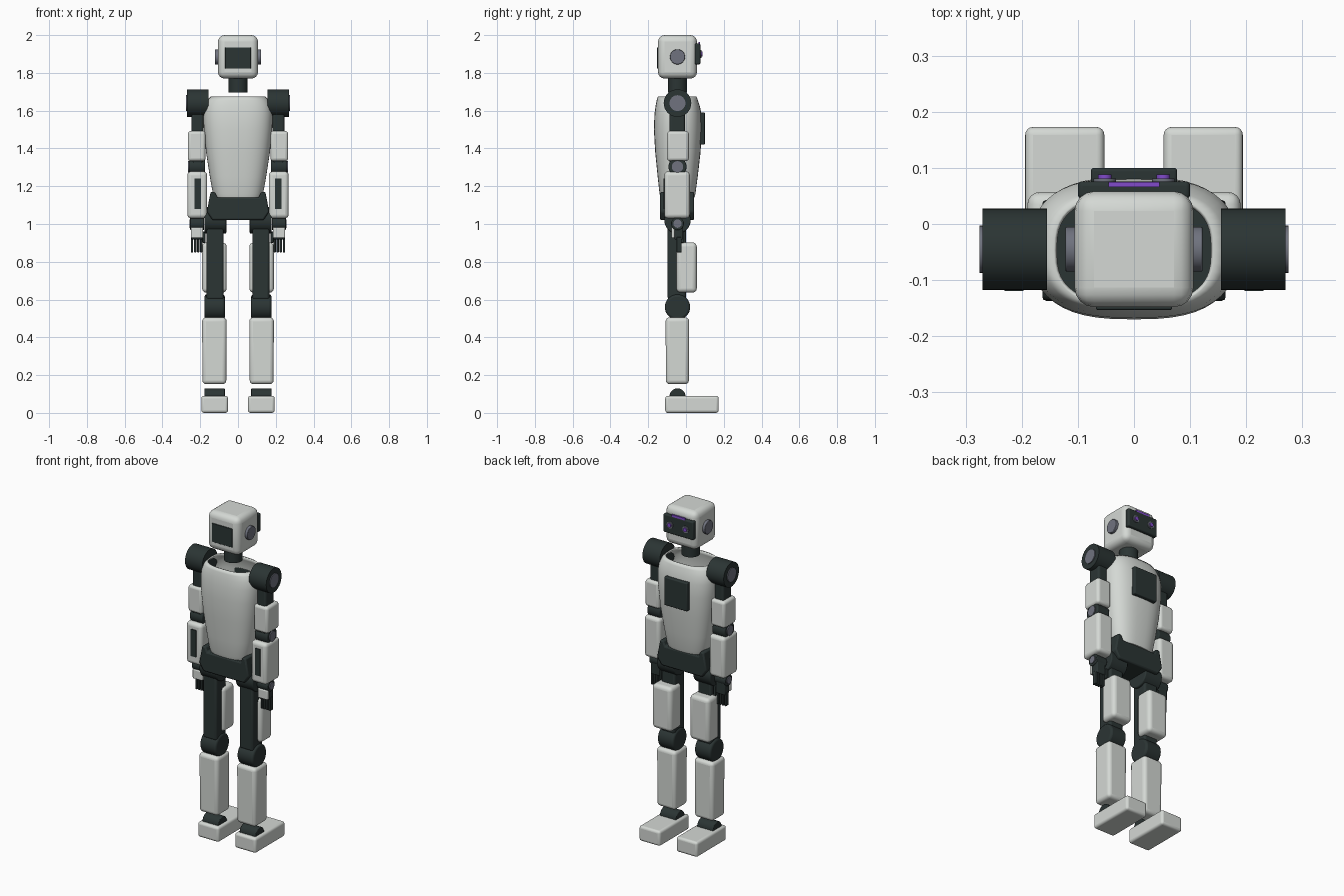
import bpy, bmesh, math
from mathutils import Matrix

cube = bpy.data.objects.get("Cube")
if cube:
    bpy.data.objects.remove(cube)


def material(name, rgb):
    m = bpy.data.materials.new(name)
    m.use_nodes = True
    m.diffuse_color = (*rgb, 1)
    bsdf = m.node_tree.nodes["Principled BSDF"]
    bsdf.inputs["Base Color"].default_value = (*rgb, 1)
    bsdf.inputs["Roughness"].default_value = 0.5
    return m


WHITE = material("shell white", (0.66, 0.69, 0.66))
DARK = material("joint dark", (0.024, 0.035, 0.034))
STEEL = material("cap steel", (0.16, 0.17, 0.21))
PURPLE = material("light purple", (0.22, 0.07, 0.6))
AXIS_Y = -0.045  # depth of the limb joints


def finish(bm, name, mat, bevel=0, segments=4, angle=35):
    bmesh.ops.recalc_face_normals(bm, faces=bm.faces)
    mesh = bpy.data.meshes.new(name)
    bm.to_mesh(mesh)
    bm.free()
    mesh.materials.append(mat)
    ob = bpy.data.objects.new(name, mesh)
    bpy.context.collection.objects.link(ob)
    if bevel:
        mod = ob.modifiers.new("round_edges", "BEVEL")
        mod.width, mod.segments = bevel, segments
        mod.limit_method, mod.angle_limit = "ANGLE", math.radians(40)
    bpy.ops.object.select_all(action="DESELECT")
    ob.select_set(True)
    bpy.context.view_layer.objects.active = ob
    bpy.ops.object.shade_smooth_by_angle(angle=math.radians(angle))
    return ob


def box(name, mat, x, y, z, bevel=0.0, taper=1.0):
    """Rounded box from ranges; taper scales the bottom end."""
    bm = bmesh.new()
    bmesh.ops.create_cube(bm, size=1)
    for v in bm.verts:
        k = taper if v.co.z < 0 else 1
        v.co.x = sum(x) / 2 + v.co.x * k * (x[1] - x[0])
        v.co.y = sum(y) / 2 + v.co.y * k * (y[1] - y[0])
        v.co.z = sum(z) / 2 + v.co.z * (z[1] - z[0])
    return finish(bm, name, mat, bevel)


def rod(name, mat, axis, centre, radius, span, bevel=0.0):
    """Cylinder along an axis; span replaces the centre's value there."""
    bm = bmesh.new()
    bmesh.ops.create_cone(bm, cap_ends=True, segments=32, radius1=radius,
                          radius2=radius, depth=abs(span[1] - span[0]))
    turn = {"X": Matrix.Rotation(math.pi / 2, 4, "Y"),
            "Y": Matrix.Rotation(math.pi / 2, 4, "X"), "Z": Matrix()}[axis]
    pos = list(centre)
    pos["XYZ".index(axis)] = sum(span) / 2
    bmesh.ops.transform(bm, matrix=Matrix.Translation(pos) @ turn, verts=bm.verts)
    return finish(bm, name, mat, bevel, 3)


def ring(bm, z, half_x, y0, y1, power=2.7, count=48):
    verts = []
    for i in range(count):
        a = math.tau * i / count
        c, s = math.cos(a), math.sin(a)
        verts.append(bm.verts.new((
            half_x * math.copysign(abs(c) ** (2 / power), c),
            (y0 + y1) / 2 + (y1 - y0) / 2 * math.copysign(abs(s) ** (2 / power), s), z)))
    return verts


# Torso shell, open at the collar
bm = bmesh.new()
rings = [ring(bm, *r) for r in [
    (1.14, 0.125, -0.135, 0.045), (1.16, 0.133, -0.14, 0.05),
    (1.25, 0.149, -0.15, 0.062), (1.38, 0.169, -0.163, 0.077),
    (1.5, 0.181, -0.17, 0.084), (1.58, 0.184, -0.167, 0.082),
    (1.625, 0.178, -0.161, 0.073), (1.655, 0.163, -0.155, 0.063),
    (1.675, 0.143, -0.149, 0.055)]]
for low, high in zip(rings, rings[1:]):
    for i in range(len(low)):
        j = (i + 1) % len(low)
        bm.faces.new((low[i], low[j], high[j], high[i]))
bm.faces.new(rings[0][::-1])
torso = finish(bm, "torso_shell", WHITE, angle=50)
shell = torso.modifiers.new("wall", "SOLIDIFY")
shell.thickness = 0.008

# Dark core seen through the collar
bm = bmesh.new()
low, high = ring(bm, 1.3, 0.13, -0.13, 0.045), ring(bm, 1.5, 0.165, -0.155, 0.07)
for i in range(len(low)):
    j = (i + 1) % len(low)
    bm.faces.new((low[i], low[j], high[j], high[i]))
bm.faces.new(low[::-1])
bm.faces.new(high)
finish(bm, "torso_core", DARK)
box("chest_panel", DARK, (-0.077, 0.077), (0.07, 0.1), (1.42, 1.59), 0.006)

# Pelvis with raised wings
half = [(0.135, 1.02), (0.165, 1.065), (0.145, 1.17), (0.122, 1.17), (0.11, 1.14)]
outline = half + [(-x, z) for x, z in reversed(half)]
bm = bmesh.new()
face = bm.faces.new([bm.verts.new((x, -0.137, z)) for x, z in outline])
moved = bmesh.ops.extrude_face_region(bm, geom=[face])["geom"]
bmesh.ops.translate(bm, vec=(0, 0.18, 0),
                    verts=[g for g in moved if isinstance(g, bmesh.types.BMVert)])
finish(bm, "pelvis", DARK, 0.008, 2)

# Neck and head
rod("neck", DARK, "Z", (0, AXIS_Y, 0), 0.051, (1.695, 1.79))
box("head", WHITE, (-0.106, 0.106), (-0.148, 0.058), (1.77, 2.0), 0.035)
box("rear_head_panel", DARK, (-0.068, 0.068), (-0.153, -0.13), (1.823, 1.935), 0.003)
box("visor", DARK, (-0.1, 0.1), (0.045, 0.076), (1.845, 1.955), 0.008)
box("brow_light", PURPLE, (-0.045, 0.045), (0.066, 0.075), (1.95, 1.963))

for side, s in (("left", 1), ("right", -1)):
    def span(a, b):
        return (a, b) if s > 0 else (-b, -a)

    def part(name, mat, x, y, z, bevel=0.0, taper=1.0):
        return box(f"{side}_{name}", mat, span(*x), y, z, bevel, taper)

    def joint(name, mat, z, radius, x, bevel=0.0):
        return rod(f"{side}_{name}", mat, "X", (0, AXIS_Y, z), radius, span(*x), bevel)

    # Eyes and ears
    rod(f"{side}_eye_ring", STEEL, "Y", (s * 0.052, 0, 1.9), 0.02, (0.07, 0.081))
    rod(f"{side}_eye", PURPLE, "Y", (s * 0.052, 0, 1.9), 0.012, (0.075, 0.088))
    joint("ear", STEEL, 1.885, 0.04, (0.09, 0.122), 0.003)

    # Shoulder and upper arm
    joint("shoulder", DARK, 1.64, 0.073, (0.155, 0.27))
    joint("shoulder_cap", STEEL, 1.64, 0.042, (0.26, 0.275))
    part("upper_arm_core", DARK, (0.183, 0.245), (-0.087, -0.005), (1.3, 1.63), 0.012)
    part("upper_arm_shell", WHITE, (0.172, 0.266), (-0.1, 0.015), (1.333, 1.492), 0.016)

    # Elbow and forearm
    joint("elbow", DARK, 1.303, 0.048, (0.174, 0.258), 0.006)
    joint("elbow_cap", STEEL, 1.303, 0.03, (0.25, 0.264))
    part("forearm", WHITE, (0.163, 0.268), (-0.115, 0.02), (1.03, 1.278), 0.02)
    part("forearm_slot", DARK, (0.197, 0.231), (-0.119, -0.1), (1.08, 1.242))

    # Wrist and hand
    joint("wrist", DARK, 1.002, 0.034, (0.18, 0.253), 0.004)
    joint("wrist_cap", STEEL, 1.002, 0.022, (0.245, 0.258))
    part("palm", DARK, (0.187, 0.247), (-0.062, -0.015), (0.918, 1.0), 0.006)
    part("hand_back", WHITE, (0.184, 0.25), (-0.078, -0.06), (0.925, 0.983), 0.007)
    for i in range(4):
        x = 0.188 + i * 0.0165
        part(f"finger_{i + 1}", DARK, (x, x + 0.012), (-0.05, -0.023), (0.85, 0.93), 0.003)
    part("thumb", DARK, (0.172, 0.188), (-0.04, -0.012), (0.9, 0.96), 0.004)

    # Hip and thigh
    joint("hip", DARK, 1.02, 0.07, (0.062, 0.178), 0.006)
    part("thigh_core", DARK, (0.076, 0.166), (-0.097, 0.0), (0.6, 1.0), 0.012)
    part("thigh_shell", WHITE, (0.06, 0.19), (-0.05, 0.057), (0.637, 0.902), 0.022)

    # Knee, shin and foot
    joint("knee", DARK, 0.56, 0.067, (0.07, 0.177), 0.012)
    part("shin", WHITE, (0.06, 0.19), (-0.108, 0.017), (0.152, 0.505), 0.02, 0.97)
    joint("ankle", DARK, 0.088, 0.042, (0.07, 0.177), 0.004)
    part("foot", WHITE, (0.053, 0.194), (-0.11, 0.173), (0.0, 0.09), 0.014)
